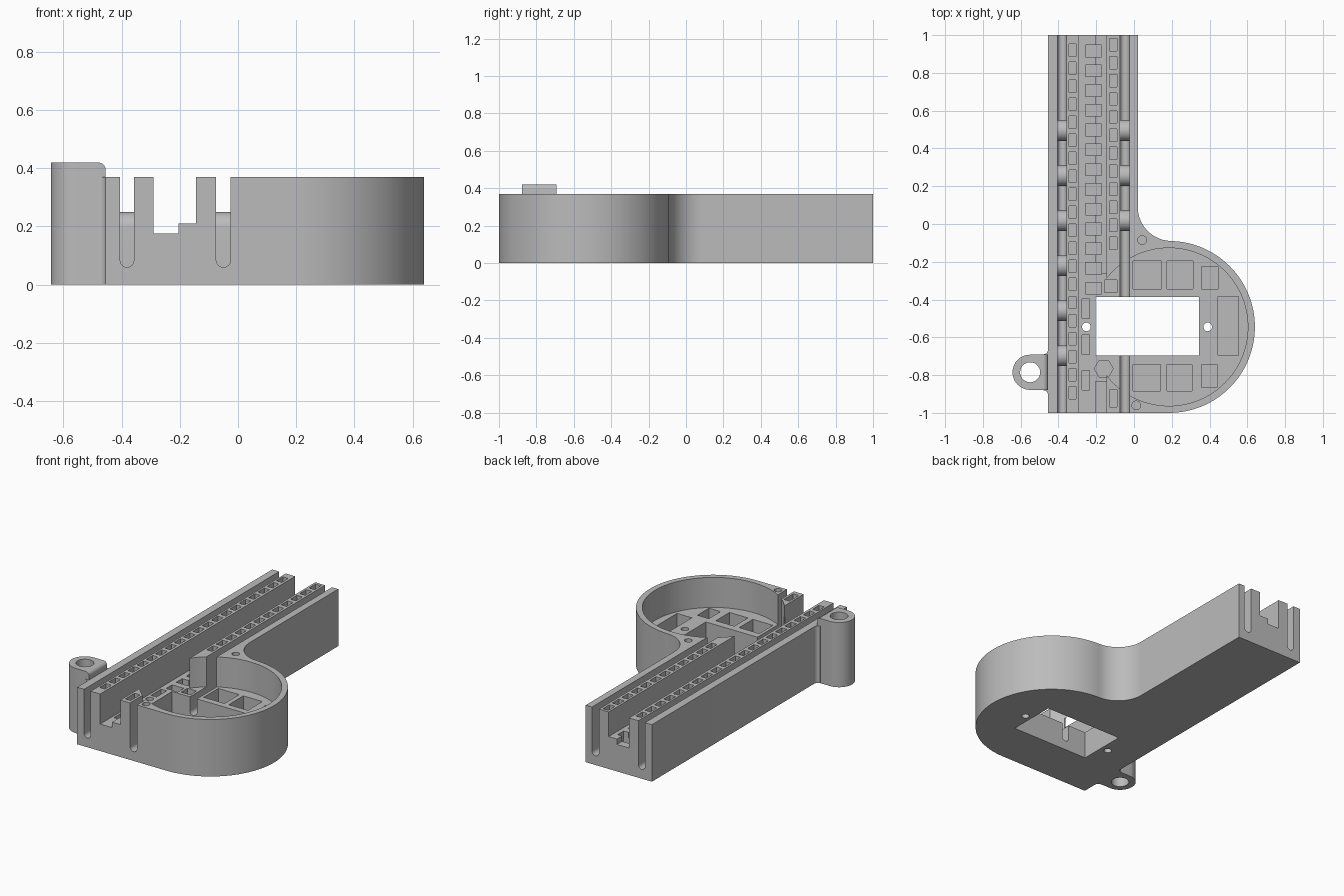
import bpy, bmesh
from math import sin, cos, radians

if "Cube" in bpy.data.objects:
    bpy.data.objects.remove(bpy.data.objects["Cube"])

grey = bpy.data.materials.new("plain grey")
grey.use_nodes = True
grey.diffuse_color = (0.5, 0.5, 0.5, 1)
grey.node_tree.nodes["Principled BSDF"].inputs["Base Color"].default_value = (0.5, 0.5, 0.5, 1)


def arc(cx, cy, r, a, b, n=12):
    steps = [radians(a + (b - a) * i / n) for i in range(n + 1)]
    return [(cx + r * cos(t), cy + r * sin(t)) for t in steps]


def circle(cx, cy, r, n=32):
    return arc(cx, cy, r, 0, 360, n)[:-1]


def rect(x0, x1, y0, y1):
    return [(x0, y0), (x1, y0), (x1, y1), (x0, y1)]


def prisms(name, profiles, lo, hi, axis="z"):
    """Extrude one or more flat profiles along an axis into one object."""
    place = {"x": lambda p, h: (h, p[0], p[1]),
             "y": lambda p, h: (p[0], h, p[1]),
             "z": lambda p, h: (p[0], p[1], h)}[axis]
    bm = bmesh.new()
    for pts in profiles:
        a = [bm.verts.new(place(p, lo)) for p in pts]
        b = [bm.verts.new(place(p, hi)) for p in pts]
        bm.faces.new(a)
        bm.faces.new(b)
        for i in range(len(pts)):
            j = (i + 1) % len(pts)
            bm.faces.new((a[i], a[j], b[j], b[i]))
    bmesh.ops.recalc_face_normals(bm, faces=bm.faces)
    mesh = bpy.data.meshes.new(name)
    bm.to_mesh(mesh)
    bm.free()
    mesh.materials.append(grey)
    ob = bpy.data.objects.new(name, mesh)
    bpy.context.collection.objects.link(ob)
    return ob


def activate(ob):
    bpy.ops.object.select_all(action="DESELECT")
    ob.select_set(True)
    bpy.context.view_layer.objects.active = ob


def cut(target, profiles, lo, hi, axis="z"):
    cutter = prisms("cutter", profiles, lo, hi, axis)
    cutter.hide_render = True
    mod = target.modifiers.new("cut", "BOOLEAN")
    mod.operation = "DIFFERENCE"
    mod.solver = "EXACT"
    mod.object = cutter
    activate(target)
    bpy.ops.object.modifier_apply(modifier=mod.name)
    bpy.data.objects.remove(cutter)


def smooth(ob):
    activate(ob)
    bpy.ops.object.shade_smooth_by_angle(angle=radians(30))


TOP, FLOOR, STEP, DEEP = 0.37, 0.175, 0.21, 0.04
CX, CY = 0.185, -0.545

# Body: long arm, round housing and the fillets between them
outline = [(-0.455, -1)]
outline += arc(CX, CY, 0.455, -90, 90, 64)
outline += arc(0.2, 0.09, 0.18, 270, 180, 20)
outline += [(0.02, 1), (-0.455, 1)]
outline += arc(-0.48, -0.665, 0.025, 0, -90, 6)
outline += arc(-0.48, -0.905, 0.025, 90, 0, 6)
body = prisms("body", [outline], 0, TOP)

# Stepped centre channel and the round basin
cut(body, [[(-0.29, FLOOR), (-0.205, FLOOR), (-0.205, STEP),
            (-0.145, STEP), (-0.145, 0.5), (-0.29, 0.5)]], -1.1, 1.1, "y")
cut(body, [circle(CX, CY, 0.418, 96)], FLOOR, 0.5)
cut(body, [rect(-0.21, -0.145, -0.83, -0.265)], FLOOR, 0.5)

# Narrow round-bottomed slots
slots = [(-0.405, -0.358), (-0.075, -0.025)]
for x0, x1 in slots:
    r = (x1 - x0) / 2
    cut(body, [arc(x0 + r, 0.06 + r, r, 180, 360) + [(x1, 0.5), (x0, 0.5)]],
        -1.1, 1.1, "y")

# Rows of pockets in the rails
rails = [rect(-0.345, -0.307, y - 0.033, y + 0.033)
         for y in (0.92 - 0.0954 * i for i in range(20))]
rails += [rect(-0.13, -0.091, y - 0.033, y + 0.033)
          for y in (0.948 - 0.0954 * i for i in range(12))]
rails.append(rect(-0.13, -0.091, -0.97, -0.875))
cut(body, rails, DEEP, 0.5)

# Pockets in the channel floor and basin floor
floor = [rect(-0.257, -0.172, y - 0.031, y + 0.031)
         for y in (0.916 - 0.1047 * i for i in range(13))]
floor += [rect(-0.275, -0.235, y - 0.052, y + 0.052) for y in (-0.448, -0.64, -0.828)]
for x0, x1, back, front in [(-0.005, 0.145, -0.195, -0.885), (0.175, 0.312, -0.195, -0.885),
                            (0.358, 0.445, -0.225, -0.865)]:
    floor += [rect(x0, x1, -0.345, back), rect(x0, x1 - 0.005, front, -0.745)]
floor += [rect(0.446, 0.552, -0.697, -0.385), rect(-0.155, -0.09, -0.362, -0.297),
          circle(-0.16, -0.766, 0.05, 6)]
cut(body, floor, DEEP, 0.3)

# Window, screw holes and blind rim holes
cut(body, [rect(-0.203, 0.345, -0.697, -0.386), circle(-0.252, CY, 0.023, 24),
           circle(0.39, CY, 0.023, 24)], -0.1, 0.5)
cut(body, [circle(0.043, -0.085, 0.023, 24), circle(0.012, -0.96, 0.023, 24)], DEEP, 0.5)
smooth(body)

# Round-topped saddles standing in the slots
saddles = [(slots[0], 6), (slots[1], 3)]
for (x0, x1), count in saddles:
    for i in range(count):
        y = 0.495 - 0.2385 * i
        profile = arc(y, 0.195, 0.055, 0, 180, 16) + [(y - 0.055, 0.05), (y + 0.055, 0.05)]
        smooth(prisms("slot_saddle", [profile], x0 - 0.002, x1 + 0.002, "x"))

# Side lug with a through hole and a rounded top edge
lug = prisms("side_lug", [arc(-0.55, -0.785, 0.093, 90, 270, 32)
                          + [(-0.455, -0.878), (-0.455, -0.692)]], 0, 0.42)
cut(lug, [circle(-0.55, -0.785, 0.053)], -0.1, 0.5)
cut(lug, [arc(-0.48, 0.395, 0.025, 0, 90, 8) + [(-0.48, 0.5), (-0.4, 0.5), (-0.4, 0.395)]],
    -1, -0.5, "y")
smooth(lug)
